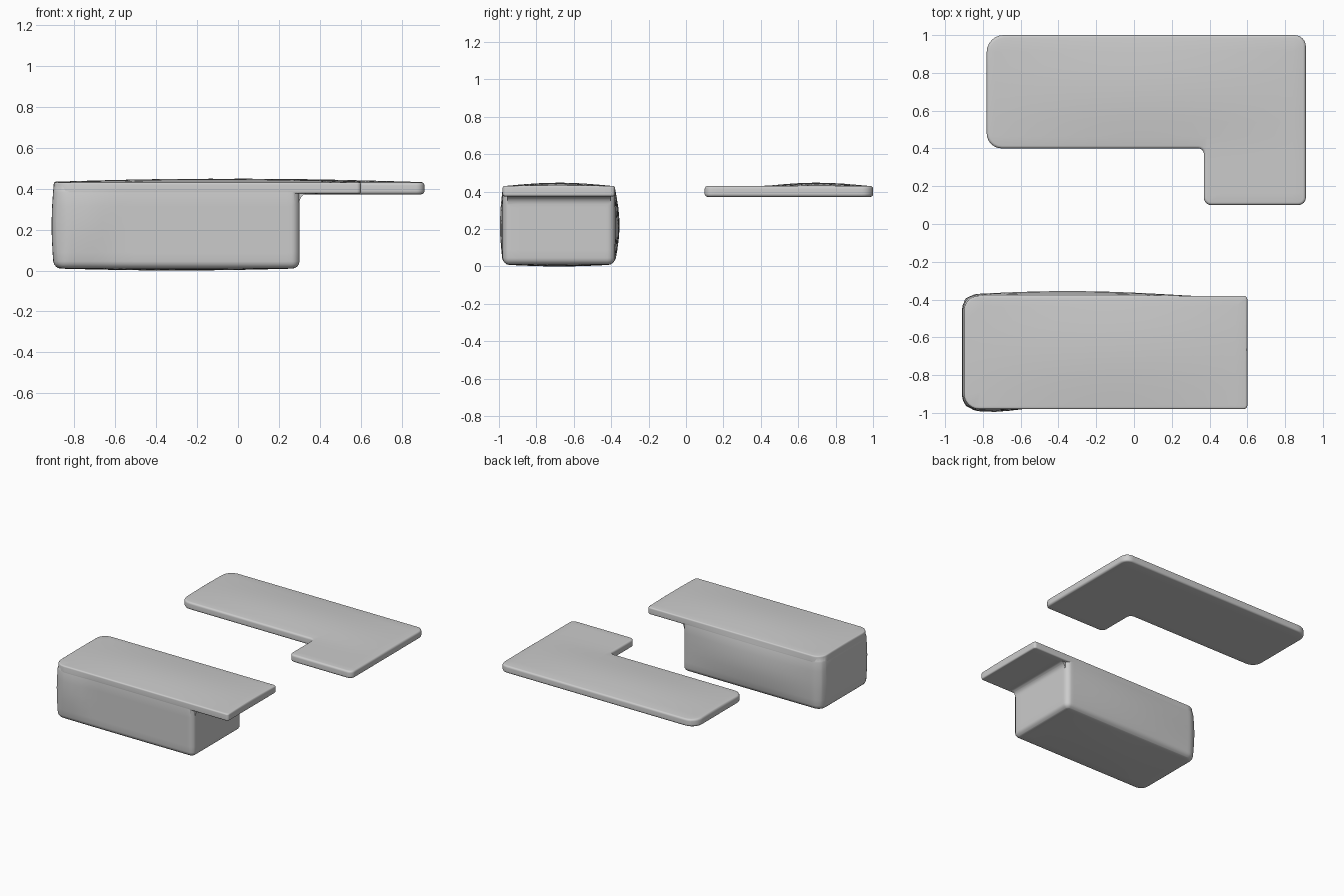
import bpy, bmesh
from math import pi, sin, cos, floor
from mathutils import Vector

if "Cube" in bpy.data.objects:
    bpy.data.objects.remove(bpy.data.objects["Cube"])


def rounded(points, steps=6):
    """Round each (x, y, radius) corner of a right-angled outline."""
    out = []
    n = len(points)
    for i, (x, y, r) in enumerate(points):
        p = Vector((x, y))
        a = (Vector(points[i - 1][:2]) - p).normalized()
        b = (Vector(points[(i + 1) % n][:2]) - p).normalized()
        centre = p + (a + b) * r
        for k in range(steps + 1):
            t = k / steps * pi / 2
            out.append(centre - b * r * cos(t) - a * r * sin(t))
    return out


def prism(name, coords, direction, bevel=0.0):
    """Extrude a planar outline and optionally round both rims."""
    bm = bmesh.new()
    face = bm.faces.new([bm.verts.new(c) for c in coords])
    res = bmesh.ops.extrude_face_region(bm, geom=[face])
    top = [v for v in res["geom"] if isinstance(v, bmesh.types.BMVert)]
    bmesh.ops.translate(bm, verts=top, vec=direction)
    bmesh.ops.recalc_face_normals(bm, faces=bm.faces)
    if bevel:
        rims = list({e for f in bm.faces if len(f.verts) > 4 for e in f.edges})
        bmesh.ops.bevel(bm, geom=rims, offset=bevel, segments=4,
                        profile=0.5, affect='EDGES')
    mesh = bpy.data.meshes.new(name)
    bm.to_mesh(mesh)
    bm.free()
    obj = bpy.data.objects.new(name, mesh)
    bpy.context.collection.objects.link(obj)
    return obj


def slab(name, outline, z0, z1, bevel):
    coords = [(p.x, p.y, z0) for p in rounded(outline)]
    return prism(name, coords, (0, 0, z1 - z0), bevel)


def fuse(target, other):
    mod = target.modifiers.new("join", 'BOOLEAN')
    mod.operation = 'UNION'
    mod.solver = 'EXACT'
    mod.object = other
    bpy.context.view_layer.objects.active = target
    bpy.ops.object.modifier_apply(modifier=mod.name)
    bpy.data.objects.remove(other)


def hump(v, lo, hi):
    t = (v - lo) / (hi - lo)
    return sin(pi * t) if 0 < t < 1 else 0.0


def soften(obj, shift):
    """Slice the mesh into a grid, then push its faces gently outwards."""
    bm = bmesh.new()
    bm.from_mesh(obj.data)
    for axis in range(3):
        vals = [v.co[axis] for v in bm.verts]
        normal = Vector((axis == 0, axis == 1, axis == 2))
        for k in range(floor(min(vals) / 0.075), floor(max(vals) / 0.075) + 1):
            bmesh.ops.bisect_plane(
                bm, geom=bm.verts[:] + bm.edges[:] + bm.faces[:],
                plane_co=normal * (k * 0.075 + 0.0137), plane_no=normal)
    bm.normal_update()
    moves = [(v, shift(v.co, v.normal)) for v in bm.verts]
    for v, d in moves:
        v.co += d
    bm.to_mesh(obj.data)
    bm.free()
    bpy.ops.object.select_all(action='DESELECT')
    obj.select_set(True)
    bpy.context.view_layer.objects.active = obj
    bpy.ops.object.shade_smooth_by_angle(angle=0.7)


# Cabinet block, its overhanging top and the fillet beneath the overhang
cabinet = slab("cabinet", [(-0.9, -0.98, 0.07), (0.3, -0.98, 0.04),
                           (0.3, -0.38, 0.04), (-0.9, -0.38, 0.07)],
               0.01, 0.415, 0.035)
cabinet_top = slab("cabinet_top", [(-0.9, -0.98, 0.08), (0.6, -0.98, 0.02),
                                   (0.6, -0.38, 0.02), (-0.9, -0.38, 0.08)],
                   0.375, 0.43, 0.01)
arc = [(0.345 - 0.045 * cos(k * pi / 12), 0.332 + 0.045 * sin(k * pi / 12))
       for k in range(7)]
profile = [(0.27, 0.332)] + arc + [(0.345, 0.395), (0.27, 0.395)]
fillet = prism("fillet", [(x, -0.955, z) for x, z in profile], (0, 0.55, 0))
fuse(cabinet, cabinet_top)
fuse(cabinet, fillet)


def cabinet_shift(c, n):
    d = Vector((0, 0, 0))
    if c.z > 0.42 and n.z > 0.5:
        d.z = 0.018 * hump(c.y, -0.97, -0.39) * hump(c.x, -1.0, 0.75)
    if c.z < 0.02:
        d.z = -0.01 * hump(c.x, -0.9, 0.3) * hump(c.y, -0.98, -0.38)
    if n.y > 0.5 and c.z < 0.42:
        d.y = 0.025 * hump(c.z, 0.02, 0.42) * hump(c.x, -1.0, 0.3)
    if n.x < -0.5:
        d.x = -0.01 * hump(c.z, 0.02, 0.42)
    if n.y < -0.5:
        d.y = -0.015 * hump(c.z, 0.02, 0.42) * hump(c.x, -0.9, -0.6)
    return d


soften(cabinet, cabinet_shift)

# Floating L-shaped counter top
counter = slab("l_shaped_counter", [(-0.78, 0.4, 0.08), (0.37, 0.4, 0.03),
                                    (0.37, 0.1, 0.04), (0.91, 0.1, 0.04),
                                    (0.91, 1.0, 0.06), (-0.78, 1.0, 0.09)],
               0.372, 0.43, 0.015)


def counter_shift(c, n):
    d = Vector((0, 0, 0))
    if c.z > 0.425 and n.z > 0.5:
        d.z = 0.018 * hump(c.y, 0.42, 0.98) * hump(c.x, -0.9, 0.95)
    return d


soften(counter, counter_shift)
